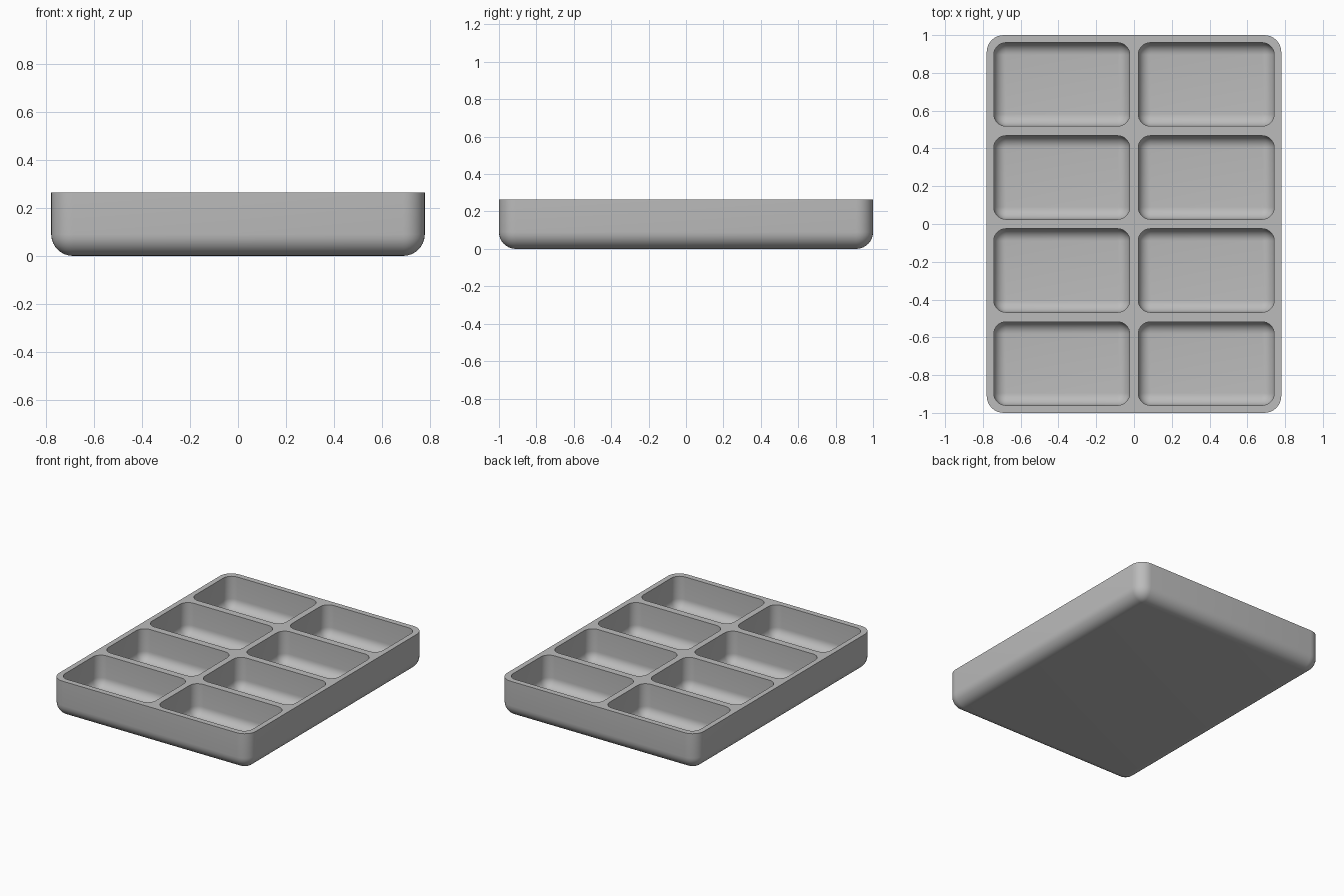
import bpy, bmesh
from math import sin, cos, pi, radians

cube = bpy.data.objects.get("Cube")
if cube:
    bpy.data.objects.remove(cube, do_unlink=True)

WIDTH, LENGTH, HEIGHT = 1.56, 2.0, 0.265
FLOOR = 0.04
STEPS = 8

grey = bpy.data.materials.new("plain grey")
grey.use_nodes = True
colour = (0.5, 0.5, 0.5, 1)
grey.diffuse_color = colour
grey.node_tree.nodes["Principled BSDF"].inputs["Base Color"].default_value = colour


def rounded_loop(bm, cx, cy, w, l, r, z):
    """Ring of vertices around a rounded rectangle."""
    ring = []
    for i, (sx, sy) in enumerate([(1, 1), (-1, 1), (-1, -1), (1, -1)]):
        for k in range(STEPS + 1):
            a = (i + k / STEPS) * pi / 2
            ring.append(bm.verts.new((cx + sx * (w / 2 - r) + r * cos(a),
                                      cy + sy * (l / 2 - r) + r * sin(a), z)))
    return ring


def basin(bm, cx, cy, w, l, r, z_low):
    """Straight wall, rounded bottom edge and flat base; returns the rim edges."""
    rings = [rounded_loop(bm, cx, cy, w, l, r, HEIGHT)]
    for k in range(STEPS + 1):
        a = k / STEPS * pi / 2
        inset = r * (1 - cos(a)) * 0.999
        rings.append(rounded_loop(bm, cx, cy, w - 2 * inset, l - 2 * inset,
                                  r - inset, z_low + r * (1 - sin(a))))
    n = len(rings[0])
    for upper, lower in zip(rings, rings[1:]):
        for i in range(n):
            j = (i + 1) % n
            bm.faces.new((upper[i], lower[i], lower[j], upper[j]))
    bm.faces.new(rings[-1])
    return [bm.edges.get((rings[0][i], rings[0][(i + 1) % n])) for i in range(n)]


bm = bmesh.new()

# Outer shell
rim = basin(bm, 0, 0, WIDTH, LENGTH, 0.09, 0)

# Two columns of four compartments
for x in (-0.3825, 0.3825):
    for row in range(4):
        rim += basin(bm, x, (row - 1.5) * 0.4925, 0.72, 0.4425, 0.065, FLOOR)

# Flat top rim between the openings
bmesh.ops.triangle_fill(bm, edges=rim, use_beauty=True, normal=(0, 0, 1))
bmesh.ops.remove_doubles(bm, verts=bm.verts, dist=0.0005)
bmesh.ops.recalc_face_normals(bm, faces=bm.faces)

mesh = bpy.data.meshes.new("compartment_tray")
bm.to_mesh(mesh)
bm.free()
mesh.materials.append(grey)
tray = bpy.data.objects.new("compartment_tray", mesh)
bpy.context.collection.objects.link(tray)

bpy.ops.object.select_all(action='DESELECT')
tray.select_set(True)
bpy.context.view_layer.objects.active = tray
bpy.ops.object.shade_smooth_by_angle(angle=radians(35))
